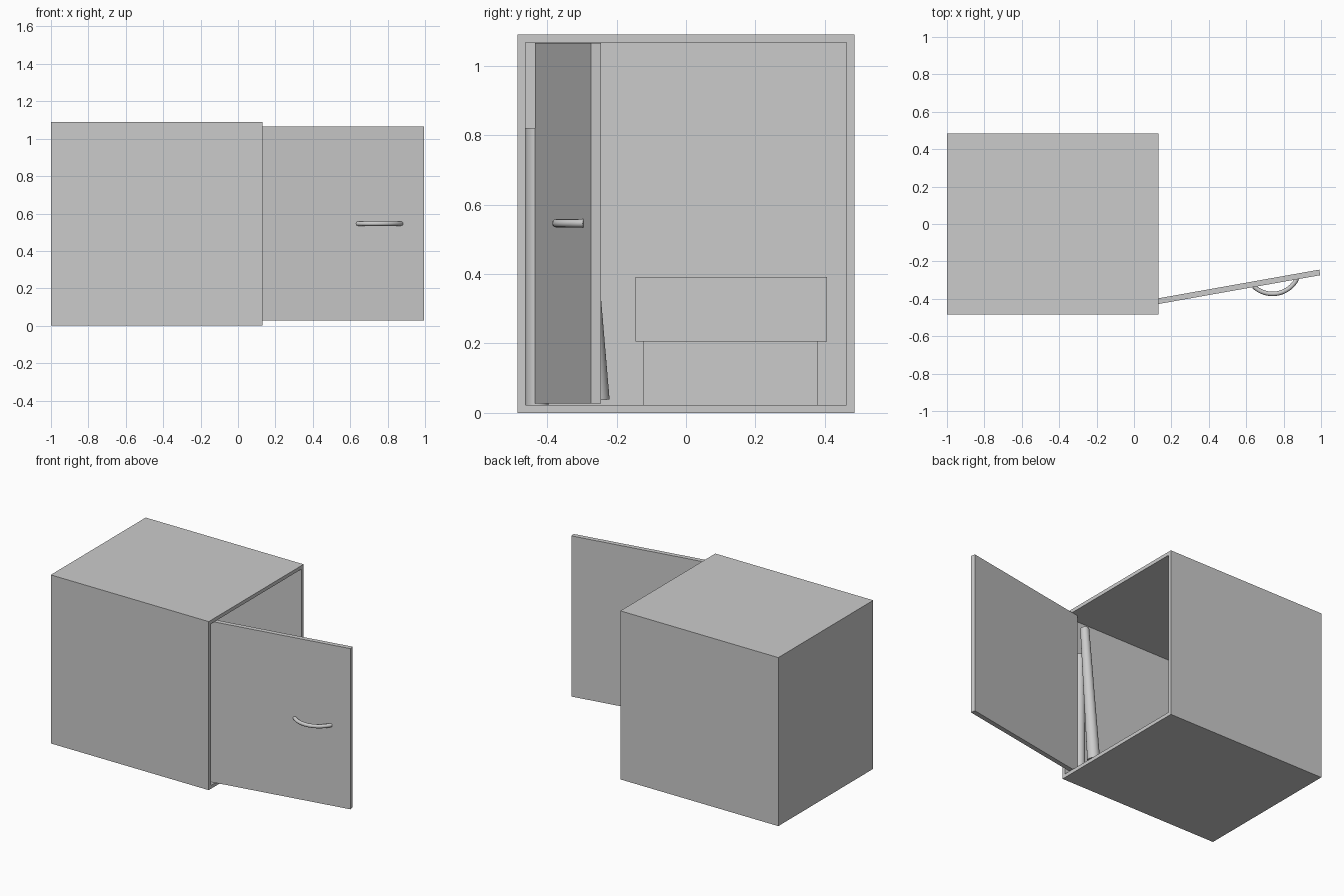
import bpy, bmesh, math
from mathutils import Vector

if "Cube" in bpy.data.objects:
    bpy.data.objects.remove(bpy.data.objects["Cube"])

HINGE = Vector((0.09, -0.435, 0))
ANGLE = math.radians(10.1)


def box(name, lo, hi, open_right=False):
    bm = bmesh.new()
    bmesh.ops.create_cube(bm, size=1)
    for v in bm.verts:
        v.co = [lo[i] + (v.co[i] + 0.5) * (hi[i] - lo[i]) for i in range(3)]
    if open_right:
        bm.normal_update()
        side = [f for f in bm.faces if f.normal.x > 0.9]
        bmesh.ops.delete(bm, geom=side, context='FACES_ONLY')
    mesh = bpy.data.meshes.new(name)
    bm.to_mesh(mesh)
    bm.free()
    obj = bpy.data.objects.new(name, mesh)
    bpy.context.collection.objects.link(obj)
    return obj


def smooth(obj):
    bpy.ops.object.select_all(action='DESELECT')
    obj.select_set(True)
    bpy.context.view_layer.objects.active = obj
    bpy.ops.object.shade_smooth_by_angle(angle=math.radians(35))


def pole(name, start, end, r1, r2):
    start, end = Vector(start), Vector(end)
    axis = end - start
    bpy.ops.mesh.primitive_cone_add(vertices=32, radius1=r1, radius2=r2,
                                    depth=axis.length, location=(start + end) / 2,
                                    rotation=axis.to_track_quat('Z', 'Y').to_euler())
    obj = bpy.context.object
    obj.name = name
    smooth(obj)


# Hollow cabinet, open on the right side
cabinet = box("cabinet_shell", (-1, -0.485, 0), (0.13, 0.485, 1.09), open_right=True)
wall = cabinet.modifiers.new("wall", 'SOLIDIFY')
wall.thickness = 0.023
wall.offset = -1
wall.use_even_offset = True

# Door swung open about its hinge edge
door = box("door", (0, 0, 0.027), (0.92, 0.03, 1.066))
door.location = HINGE
door.rotation_euler.z = ANGLE

# Bowed door handle: a circular arc tube in door space
chord, rise, steps = 0.118, 0.06, 16
radius = (chord ** 2 + rise ** 2) / (2 * rise)
sweep = math.asin(chord / radius)
curve = bpy.data.curves.new("door_handle", 'CURVE')
curve.dimensions = '3D'
curve.bevel_depth = 0.012
curve.bevel_resolution = 4
curve.use_fill_caps = True
spline = curve.splines.new('POLY')
spline.points.add(steps)
for i, p in enumerate(spline.points):
    a = sweep * (2 * i / steps - 1)
    p.co = (0.677 + radius * math.sin(a),
            radius - rise - radius * math.cos(a) + 0.004, 0.546, 1)
    p.co.y = -(radius * math.cos(a) - radius + rise) + 0.004
handle = bpy.data.objects.new("door_handle", curve)
bpy.context.collection.objects.link(handle)
handle.location = HINGE
handle.rotation_euler.z = ANGLE

# Storage box with a deep overhanging lid
box("storage_box", (-0.9, -0.123, 0.023), (-0.42, 0.38, 0.206))
box("storage_lid", (-0.925, -0.145, 0.206), (-0.395, 0.406, 0.392))

# Rolls standing beside the door
pole("upright_roll", (0.05, -0.429, 0.023), (0.05, -0.429, 0.82), 0.033, 0.033)
pole("leaning_roll", (0.087, -0.257, 0.036), (0.1, -0.322, 0.935), 0.037, 0.026)
